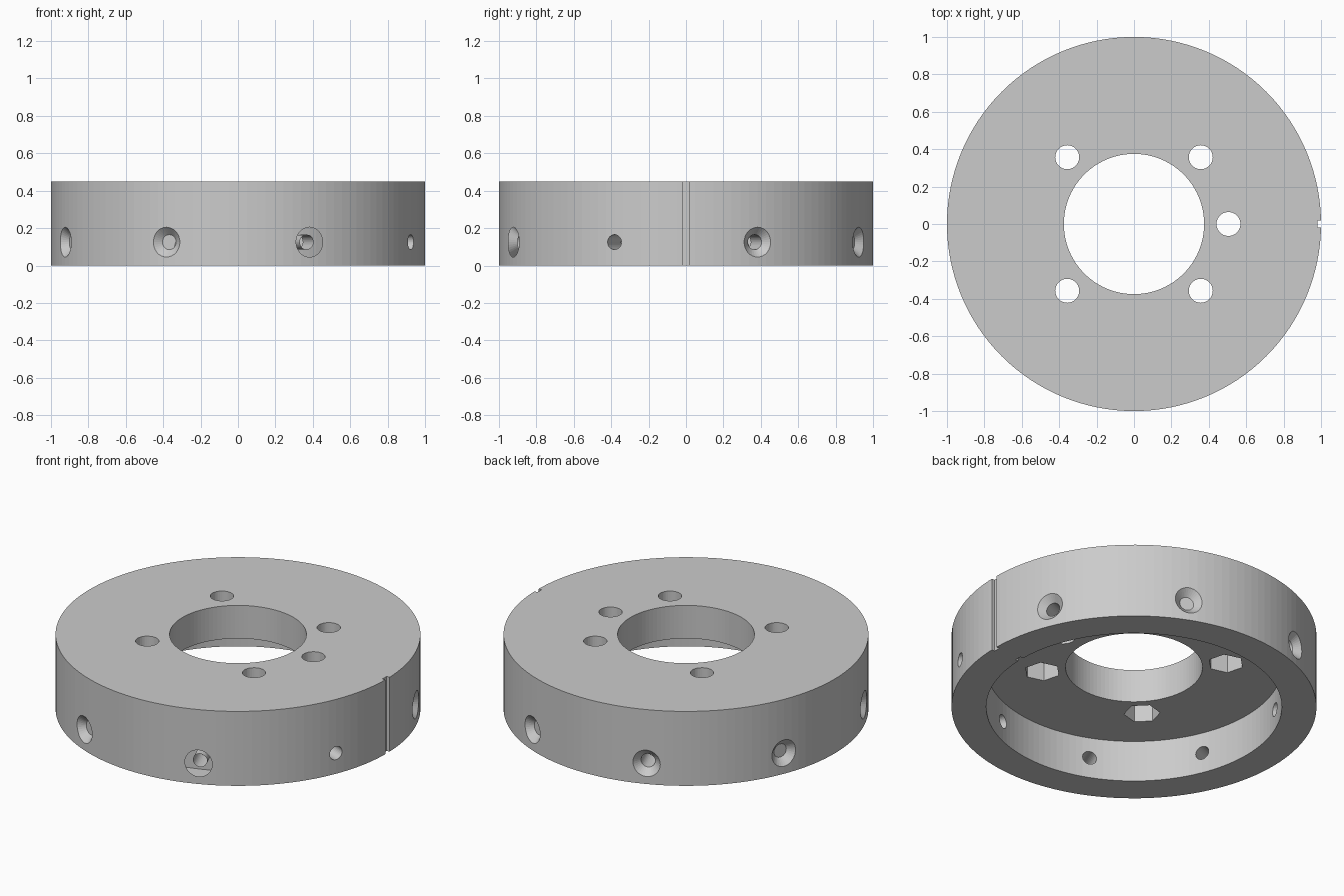
import bpy, bmesh
from math import radians, cos, sin, pi
from mathutils import Matrix

if "Cube" in bpy.data.objects:
    bpy.data.objects.remove(bpy.data.objects["Cube"])

HEIGHT, FLOOR, RECESS, BORE = 0.45, 0.25, 0.81, 0.375

metal = bpy.data.materials.new("plain_grey")
metal.use_nodes = True
grey = (0.6, 0.6, 0.6, 1)
metal.diffuse_color = grey
metal.node_tree.nodes["Principled BSDF"].inputs["Base Color"].default_value = grey


def make_object(name, bm):
    mesh = bpy.data.meshes.new(name)
    bm.to_mesh(mesh)
    bm.free()
    mesh.materials.append(metal)
    obj = bpy.data.objects.new(name, mesh)
    bpy.context.collection.objects.link(obj)
    return obj


def drum(name, r_low, r_high, low, high, sides, place=Matrix()):
    """Cylinder or cone along local z from low to high."""
    bm = bmesh.new()
    bmesh.ops.create_cone(bm, cap_ends=True, segments=sides, radius1=r_low,
                          radius2=r_high, depth=high - low,
                          matrix=place @ Matrix.Translation((0, 0, (low + high) / 2)))
    return make_object(name, bm)


def box(name, size, centre):
    bm = bmesh.new()
    bmesh.ops.create_cube(bm, matrix=Matrix.Translation(centre) @ Matrix.Diagonal((*size, 1)))
    return make_object(name, bm)


def cut(target, cutter):
    cutter.hide_render = True
    mod = target.modifiers.new("cut", "BOOLEAN")
    mod.operation, mod.solver, mod.object = "DIFFERENCE", "EXACT", cutter
    bpy.context.view_layer.objects.active = target
    bpy.ops.object.modifier_apply(modifier=mod.name)
    bpy.data.objects.remove(cutter)


# Main ring with the centre bore and the underside recess
ring = drum("flanged_ring", 1, 1, 0, HEIGHT, 128)
cut(ring, drum("recess_cutter", RECESS, RECESS, -0.1, FLOOR, 128))
cut(ring, drum("bore_cutter", BORE, BORE, 0.1, 0.6, 96))

# Four bolt holes with hexagonal nut pockets underneath
for k in range(4):
    a = pi / 4 + k * pi / 2
    spot = Matrix.Translation((0.505 * cos(a), 0.505 * sin(a), 0))
    # a pocket corner points along the tangent
    turn = Matrix.Rotation(a, 4, "Z")
    cut(ring, drum("bolt_cutter", 0.064, 0.064, 0.2, 0.6, 40, spot))
    cut(ring, drum("nut_cutter", 0.1, 0.1, 0.2, FLOOR + 0.11, 6, spot @ turn))

# Plain locating hole
cut(ring, drum("locating_cutter", 0.064, 0.064, 0.1, 0.6, 40,
               Matrix.Translation((0.505, 0, 0))))

# Eight countersunk screw holes through the rim
for k in range(8):
    out = (Matrix.Translation((0, 0, 0.125)) @ Matrix.Rotation(radians(22.5 + 45 * k), 4, "Z")
           @ Matrix.Rotation(pi / 2, 4, "Y"))
    cut(ring, drum("screw_cutter", 0.04, 0.04, 0.7, 1.1, 32, out))
    cut(ring, drum("sink_cutter", 0.04, 0.12, 0.96, 1.04, 32, out))

# Index grooves on the outer wall and on the recess wall
cut(ring, box("outer_groove_cutter", (0.06, 0.04, 1), (1.01, 0, 0.2)))
cut(ring, box("inner_groove_cutter", (0.06, 0.04, 0.35), (RECESS - 0.01, 0, FLOOR - 0.175)))

# Keep the machined edges crisp
bpy.ops.object.select_all(action="DESELECT")
ring.select_set(True)
bpy.context.view_layer.objects.active = ring
bpy.ops.object.shade_flat()
